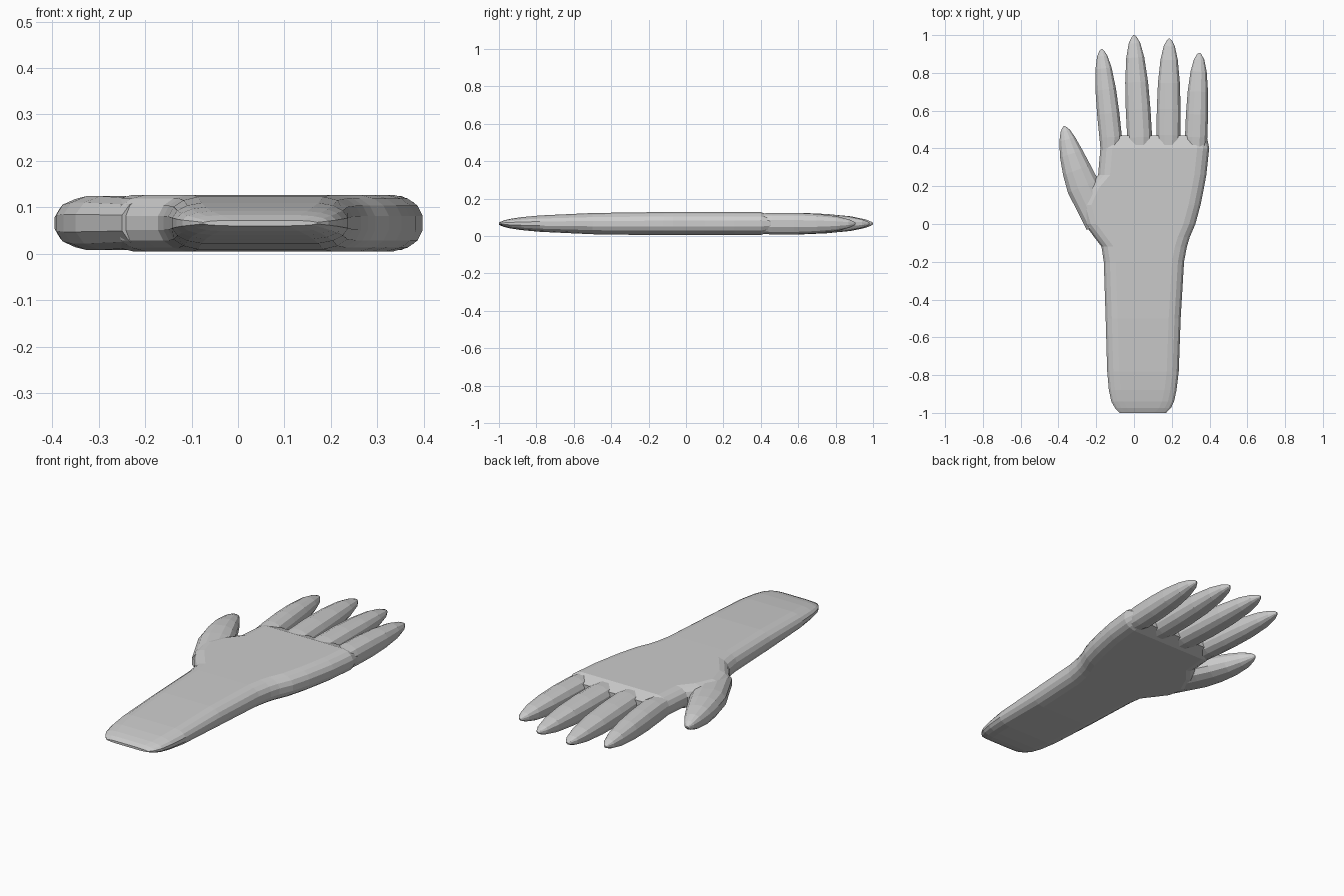
import bpy, bmesh, math
from mathutils import Vector

if "Cube" in bpy.data.objects:
    bpy.data.objects.remove(bpy.data.objects["Cube"])

MID = 0.066   # height of the hand's middle plane
HALF = 0.061  # half thickness of the palm

skin = bpy.data.materials.new("light grey")
skin.diffuse_color = (0.6, 0.6, 0.6, 1)
skin.use_nodes = True
skin.node_tree.nodes["Principled BSDF"].inputs["Base Color"].default_value = skin.diffuse_color


def rounded(value, top):
    """Slightly squared sine or cosine that reaches 1 on the outermost points."""
    return math.copysign(min(1.0, (abs(value) / top) ** 0.85), value)


def loft(name, sections, n=12, edge=1.0, square=False):
    """Skin over (x, y, half_width, half_height) sections; edge limits the side rounding."""
    bm = bmesh.new()
    rings = []
    top = math.cos(math.pi / n)
    for i, (x, y, w, h) in enumerate(sections):
        a, b = sections[max(i - 1, 0)], sections[min(i + 1, len(sections) - 1)]
        along = Vector((0, 1)) if square else Vector((b[0] - a[0], b[1] - a[1])).normalized()
        r = min(w, edge)
        ring = []
        for k in range(n):
            t = 2 * math.pi * (k + 0.5) / n
            c, s = math.cos(t), math.sin(t)
            u = r * rounded(c, top) + math.copysign(w - r, c)
            ring.append(bm.verts.new((x + along.y * u, y - along.x * u, MID + h * rounded(s, top))))
        rings.append(ring)
    for p, q in zip(rings, rings[1:]):
        for k in range(n):
            j = (k + 1) % n
            bm.faces.new((p[k], p[j], q[j], q[k]))
    bm.faces.new(rings[0])
    bm.faces.new(rings[-1])
    bmesh.ops.recalc_face_normals(bm, faces=bm.faces)
    me = bpy.data.meshes.new(name)
    bm.to_mesh(me)
    bm.free()
    me.materials.append(skin)
    ob = bpy.data.objects.new(name, me)
    bpy.context.collection.objects.link(ob)
    return ob


def palm_height(y):
    """Thin at the cut end of the forearm, full at the wrist, rounded off at the knuckles."""
    t = min(1.0, (y + 1) / 0.8)
    grow = 1 - (1 - math.sqrt(t)) ** 1.7
    knuckle = 0.6 if y > 0.46 else 1.0
    return max(0.006, HALF * grow * knuckle)


# Forearm and palm: y, left edge, right edge
outline = [
    (-1.0, -0.075, 0.17), (-0.975, -0.10, 0.195), (-0.94, -0.12, 0.212),
    (-0.88, -0.133, 0.225), (-0.78, -0.142, 0.237), (-0.5, -0.15, 0.247),
    (-0.2, -0.16, 0.265), (-0.12, -0.172, 0.28), (-0.07, -0.21, 0.295),
    (0.0, -0.262, 0.325), (0.1, -0.29, 0.352), (0.19, -0.25, 0.37),
    (0.26, -0.19, 0.383), (0.4, -0.178, 0.398), (0.468, -0.175, 0.385)]
hand = loft("hand", [((l + r) / 2, y, (r - l) / 2, palm_height(y)) for y, l, r in outline],
            16, 0.085, True)

# Shared digit profile: position along the digit, width and height factors
PROFILE = [(0, 1, 1), (0.27, 1, 1), (0.54, 0.93, 0.89), (0.78, 0.74, 0.67),
           (0.92, 0.48, 0.4), (0.98, 0.22, 0.19), (1, 0.06, 0.07)]


def digit(name, root, base, tip, width, taper=0.0, bow=0.0):
    """Rounded digit from a buried root through its base to its tip."""
    root, base, tip = Vector(root), Vector(base), Vector(tip)
    sections = [(root.x, root.y, width * 0.88, 0.052)]
    for s, fw, fh in PROFILE:
        p = base.lerp(tip, s)
        x = p.x - bow * math.sin(math.pi * s)
        sections.append((x, p.y, width * fw * (1 - taper * s), 0.058 * fh))
    return loft(name, sections)


digits = [digit("thumb", (-0.18, 0.0), (-0.27, 0.2), (-0.37, 0.518), 0.087, 0.42, 0.008)]
for name, base, tip, width in [
        ("index_finger", (-0.1235, 0.46), (-0.172, 0.926), 0.0595),
        ("middle_finger", (0.03, 0.46), (0.0, 1.0), 0.066),
        ("ring_finger", (0.1825, 0.47), (0.187, 0.982), 0.0635),
        ("little_finger", (0.329, 0.46), (0.346, 0.906), 0.059)]:
    digits.append(digit(name, (base[0], 0.38), base, tip, width, 0.03))

# Merge the digits into the palm
for d in digits:
    m = hand.modifiers.new("join_" + d.name, 'BOOLEAN')
    m.operation, m.solver, m.object = 'UNION', 'EXACT', d
    d.hide_render = True

# Bake the joined surface and drop the helpers
bpy.context.view_layer.update()
graph = bpy.context.evaluated_depsgraph_get()
joined = bpy.data.meshes.new_from_object(hand.evaluated_get(graph))
hand.modifiers.clear()
hand.data = joined
for d in digits:
    bpy.data.objects.remove(d)
